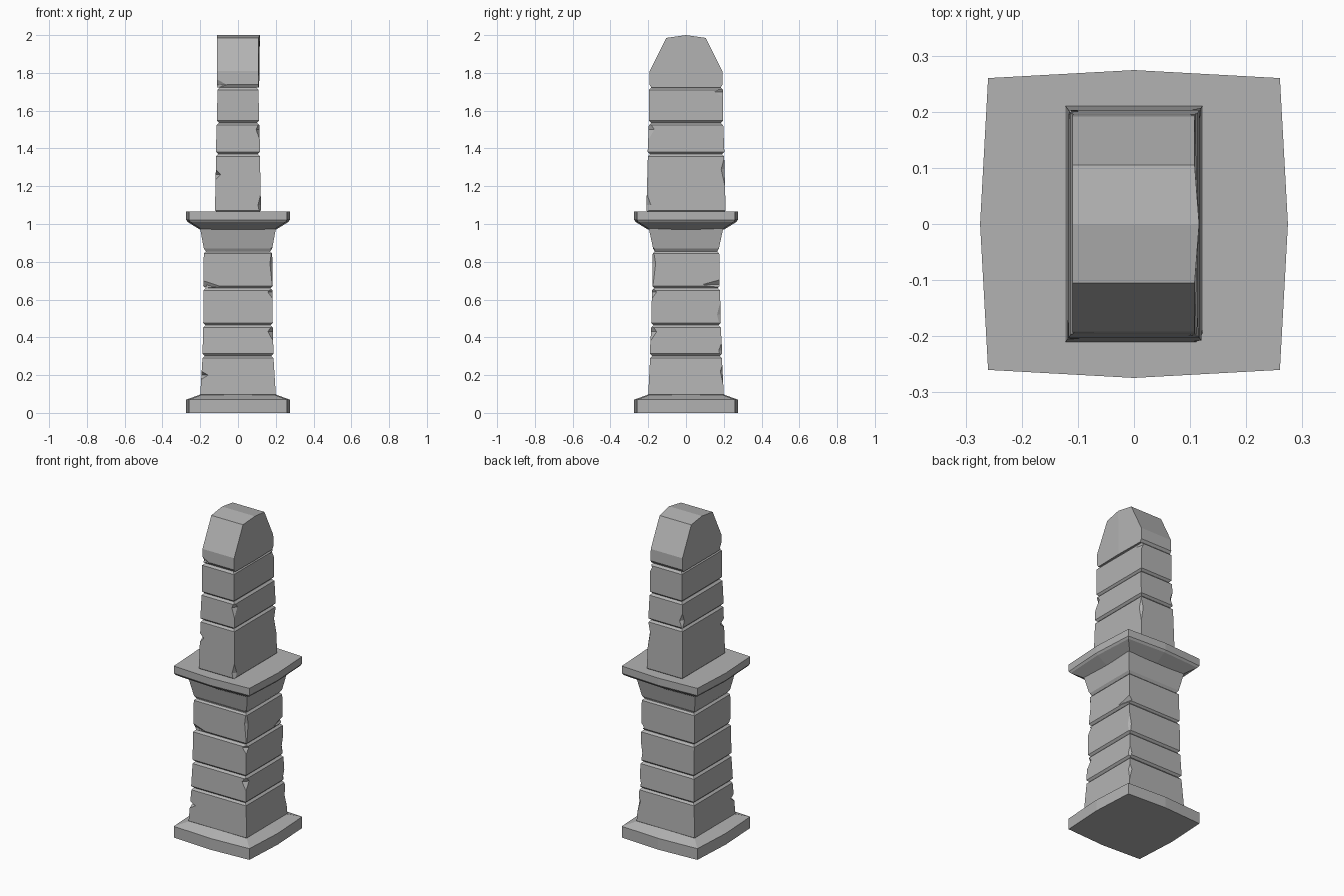
import bpy, bmesh
from mathutils import Matrix

cube = bpy.data.objects.get("Cube")
if cube:
    bpy.data.objects.remove(cube, do_unlink=True)

stone = bpy.data.materials.new("grey stone")
stone.use_nodes = True
GREY = (0.45, 0.45, 0.45, 1)
stone.diffuse_color = GREY
stone.node_tree.nodes["Principled BSDF"].inputs["Base Color"].default_value = GREY


def finish(name, bm):
    bmesh.ops.recalc_face_normals(bm, faces=bm.faces[:])
    mesh = bpy.data.meshes.new(name)
    bm.to_mesh(mesh)
    bm.free()
    mesh.materials.append(stone)
    obj = bpy.data.objects.new(name, mesh)
    bpy.context.collection.objects.link(obj)
    return obj


def loft(name, rings, bow=0.0):
    """Stack rectangles (z, half x, half y); bow pushes out the side middles."""
    bm = bmesh.new()
    loops = []
    m = 1 + bow
    corners = [(-1, -1), (0, -m), (1, -1), (m, 0), (1, 1), (0, m), (-1, 1), (-m, 0)]
    if not bow:
        corners = corners[::2]
    for z, hx, hy in rings:
        loops.append([bm.verts.new((x * hx, y * hy, z)) for x, y in corners])
    n = len(corners)
    for a, b in zip(loops, loops[1:]):
        for i in range(n):
            j = (i + 1) % n
            bm.faces.new((a[i], a[j], b[j], b[i]))
    bm.faces.new(loops[0])
    bm.faces.new(loops[-1])
    return finish(name, bm)


def chip(obj, place, size):
    """Break a piece off a block with a pointed cutter."""
    bm = bmesh.new()
    bmesh.ops.create_uvsphere(bm, u_segments=4, v_segments=2, radius=1,
                              matrix=Matrix.Translation(place) @ Matrix.Diagonal((*size, 1)))
    cutter = finish("chip_cutter", bm)
    cutter.hide_render = True
    mod = obj.modifiers.new("chip", 'BOOLEAN')
    mod.operation = 'DIFFERENCE'
    mod.solver = 'EXACT'
    mod.object = cutter
    bpy.context.view_layer.objects.active = obj
    bpy.ops.object.modifier_apply(modifier=mod.name)
    bpy.data.objects.remove(cutter, do_unlink=True)


def block(name, z0, z1, low, high, edge=0.012):
    """Block with sloped top and bottom rims."""
    (ax, ay), (bx, by) = low, high
    return loft(name, [(z0, ax - edge, ay - edge), (z0 + edge, ax, ay),
                       (z1 - edge, bx, by), (z1, bx - edge, by - edge)])


# Plinth and ledge slabs with bowed sides
loft("base_slab", [(0, .26, .26), (.07, .26, .26), (.097, .19, .19)], .055)
loft("ledge_slab", [(.97, .19, .19), (1.01, .252, .252), (1.022, .26, .26),
                    (1.067, .26, .26)], .055)

# Cores behind the joints
loft("lower_core", [(.05, .172, .172), (.98, .165, .165)])
loft("upper_core", [(1.03, .104, .19), (1.76, .098, .182)])

# Lower shaft
b1 = block("lower_block_1", .085, .302, (.2, .2), (.188, .19))
b2 = block("lower_block_2", .302, .464, (.188, .192), (.184, .184))
b3 = block("lower_block_3", .464, .66, (.184, .184), (.183, .18))
b4 = block("lower_block_4", .66, .855, (.184, .178), (.181, .176))
cap = loft("capital", [(.855, .17, .165), (.87, .181, .174), (.99, .203, .2)])

chip(b1, (-.205, -.205, .2), (.06, .05, .035))
chip(b1, (.2, .2, .22), (.03, .025, .09))
chip(b2, (.187, -.187, .43), (.03, .035, .05))
chip(b2, (.19, .19, .33), (.015, .02, .06))
chip(b3, (.184, -.184, .64), (.03, .03, .04))
chip(b3, (.184, .184, .52), (.012, .02, .08))
chip(b4, (.184, -.178, .79), (.016, .02, .14))
chip(b4, (-.184, -.178, .67), (.09, .02, .03))
chip(b4, (.184, .178, .68), (.02, .09, .025))
chip(cap, (.19, -.185, .86), (.05, .03, .035))

# Upper shaft
u1 = block("upper_block_1", 1.06, 1.37, (.122, .21), (.116, .202))
u2 = block("upper_block_2", 1.37, 1.535, (.117, .203), (.113, .197))
u3 = block("upper_block_3", 1.535, 1.722, (.111, .197), (.109, .196))

chip(u1, (-.124, -.21, 1.262), (.036, .05, .036))
chip(u1, (.12, .208, 1.29), (.02, .025, .1))
chip(u1, (.124, -.212, 1.1), (.02, .03, .09))
chip(u2, (.115, -.2, 1.5), (.02, .035, .055))
chip(u2, (-.115, .2, 1.42), (.02, .02, .05))
chip(u3, (.11, .196, 1.7), (.014, .05, .03))

# Rounded crown: side outline extruded across, right side slightly ridged
outline = [(-.183, 1.722), (-.194, 1.738), (-.192, 1.81), (-.105, 1.985), (0, 2),
           (.105, 1.985), (.192, 1.81), (.194, 1.738), (.183, 1.722)]
bm = bmesh.new()
left = [bm.verts.new((-.11, y, z)) for y, z in outline]
right = [bm.verts.new((.116 if y == 0 else .108, y, z)) for y, z in outline]
foot = bm.verts.new((.112, 0, 1.722))
count = len(outline)
for i in range(count - 1):
    bm.faces.new((left[i], left[i + 1], right[i + 1], right[i]))
bm.faces.new(left)
bm.faces.new(right[:5] + [foot])
bm.faces.new(right[4:] + [foot])
bm.faces.new((left[-1], left[0], right[0], foot, right[-1]))
crown = finish("crown", bm)
chip(crown, (-.11, -.196, 1.735), (.06, .02, .035))
